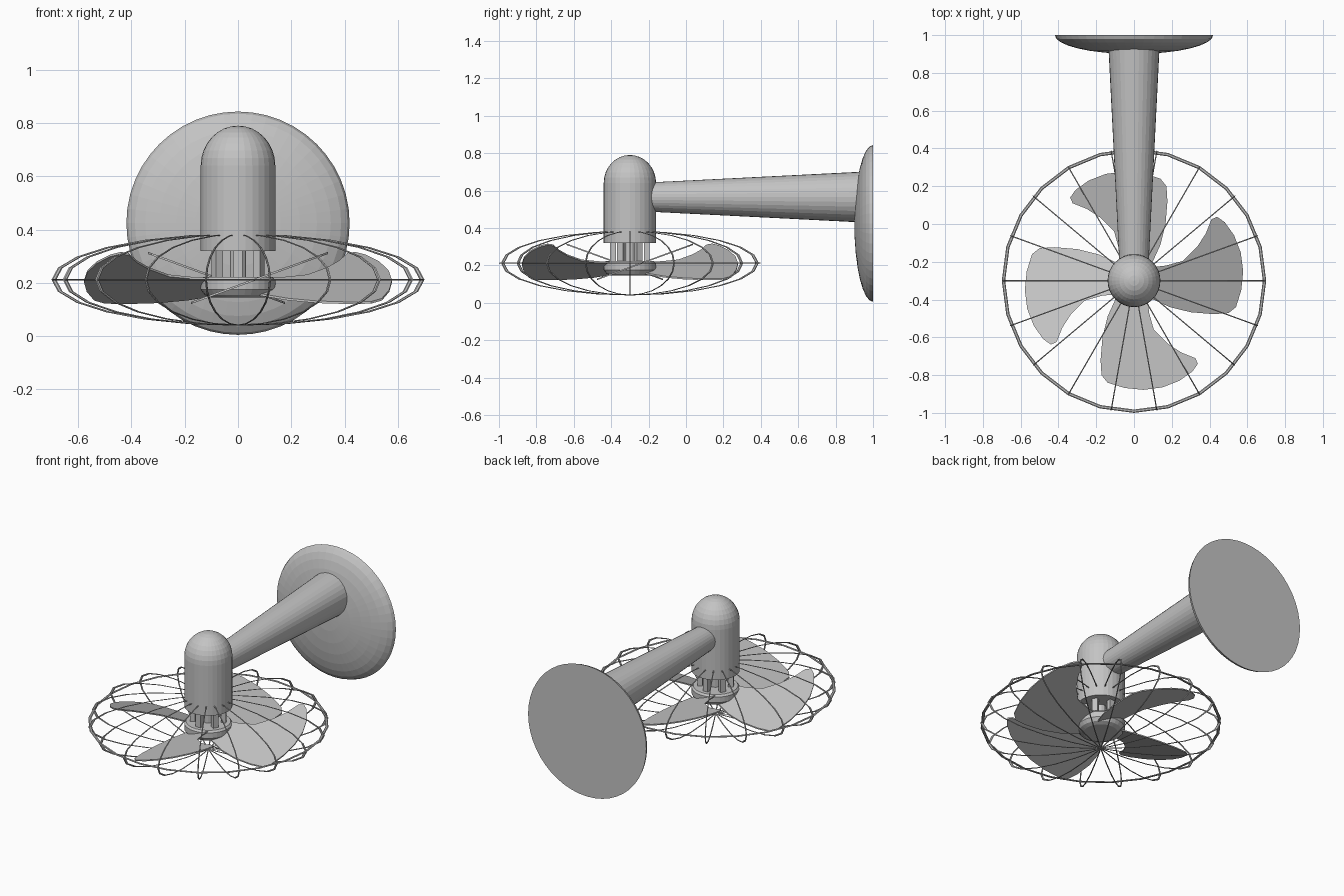
import bpy, bmesh, math
from mathutils import Matrix, Vector

if "Cube" in bpy.data.objects:
    bpy.data.objects.remove(bpy.data.objects["Cube"], do_unlink=True)

grey = bpy.data.materials.new("plain_grey")
grey.use_nodes = True
COLOUR = (0.55, 0.55, 0.55, 1)
grey.diffuse_color = COLOUR
grey.node_tree.nodes["Principled BSDF"].inputs["Base Color"].default_value = COLOUR

FAN = Vector((0, -0.3, 0))      # fan axis
CAGE_Z = 0.212                  # height of the cage middle


def finish(name, bm, matrix=Matrix()):
    bmesh.ops.remove_doubles(bm, verts=bm.verts, dist=1e-5)
    bmesh.ops.recalc_face_normals(bm, faces=bm.faces)
    bm.transform(matrix)
    mesh = bpy.data.meshes.new(name)
    bm.to_mesh(mesh)
    bm.free()
    mesh.materials.append(grey)
    obj = bpy.data.objects.new(name, mesh)
    bpy.context.collection.objects.link(obj)
    return obj


def lathe(name, profile, matrix, sides=32):
    """Spin (radius, height) points around z."""
    bm = bmesh.new()
    verts = [bm.verts.new((r, 0, z)) for r, z in profile]
    edges = [bm.edges.new(pair) for pair in zip(verts, verts[1:])]
    bmesh.ops.spin(bm, geom=verts + edges, axis=(0, 0, 1), cent=(0, 0, 0),
                   angle=math.tau, steps=sides, use_duplicate=False)
    return finish(name, bm, matrix)


def dome(radius, height, base, steps=8):
    """Quarter-ellipse profile from the rim up to the axis."""
    angles = [i / steps * math.pi / 2 for i in range(steps + 1)]
    return [(radius * math.cos(a) if a < 1.57 else 0, base + height * math.sin(a))
            for a in angles]


def hoop(name, matrix, major=0.691, minor=0.009, steps=24, sides=6):
    """Torus lying flat, then placed and squashed by the matrix."""
    section = [(major + minor * math.cos(i * math.tau / sides),
                minor * math.sin(i * math.tau / sides)) for i in range(sides + 1)]
    return lathe(name, section, matrix, steps)


at_fan = Matrix.Translation(FAN)
to_front = Matrix.Rotation(math.pi / 2, 4, "X")     # z axis turns to -y

# Wall plate and tapered arm
lathe("wall_plate", [(0, 0)] + dome(0.419, 0.1, 0),
      Matrix.Translation((0, 1, 0.424)) @ to_front, 48)
lathe("arm", [(0, 0), (0.136, 0), (0.078, 1.15), (0, 1.15)],
      Matrix.Translation((0, 0.95, 0.565)) @ to_front)

# Motor housing with domed top
lathe("motor_housing", [(0, 0.32), (0.14, 0.32)] + dome(0.14, 0.15, 0.64), at_fan)

# Shaft and pillars between motor and hub
lathe("shaft", [(0, 0.2), (0.03, 0.2), (0.03, 0.34), (0, 0.34)], at_fan, 12)
for i in range(6):
    bm = bmesh.new()
    bmesh.ops.create_cube(bm, size=1, matrix=Matrix.Diagonal((0.03, 0.035, 0.14, 1)))
    finish(f"pillar_{i + 1}", bm,
           at_fan @ Matrix.Rotation(i * math.tau / 6 + math.pi / 2, 4, "Z")
           @ Matrix.Translation((0.09, 0, 0.27)))

# Rotor hub
lathe("rotor_hub", [(0, 0.145), (0.1, 0.145), (0.125, 0.155), (0.14, 0.175),
                    (0.14, 0.21), (0.13, 0.222), (0, 0.222)], at_fan)

# Four flat, tilted blades
OUTLINE = [(0.08, -0.09), (0.19, -0.14), (0.3, -0.167), (0.42, -0.177),
           (0.5, -0.172), (0.54, -0.14), (0.568, -0.05), (0.578, 0.05),
           (0.565, 0.15), (0.53, 0.24), (0.48, 0.31), (0.44, 0.338),
           (0.41, 0.325), (0.38, 0.25), (0.335, 0.18), (0.26, 0.105),
           (0.17, 0.08), (0.08, 0.07)]
for i in range(4):
    bm = bmesh.new()
    lower = bm.faces.new([bm.verts.new((x, y, 0.185 + 0.365 * y)) for x, y in OUTLINE])
    top = bmesh.ops.extrude_face_region(bm, geom=[lower])["geom"]
    bmesh.ops.translate(bm, vec=(0, 0, 0.008),
                        verts=[v for v in top if isinstance(v, bmesh.types.BMVert)])
    finish(f"blade_{i + 1}", bm, at_fan @ Matrix.Rotation(i * math.pi / 2, 4, "Z"))

# Wire cage: one flat rim and nine upright oval hoops
centre = Matrix.Translation(FAN + Vector((0, 0, CAGE_Z)))
hoop("cage_rim", centre @ Matrix.Diagonal((1, 1, 0.4, 1)))
for i in range(9):
    hoop(f"cage_wire_{i + 1}",
         centre @ Matrix.Rotation(i * math.pi / 9, 4, "Z")
         @ Matrix.Diagonal((1, 0.4, 0.247, 1)) @ to_front)
